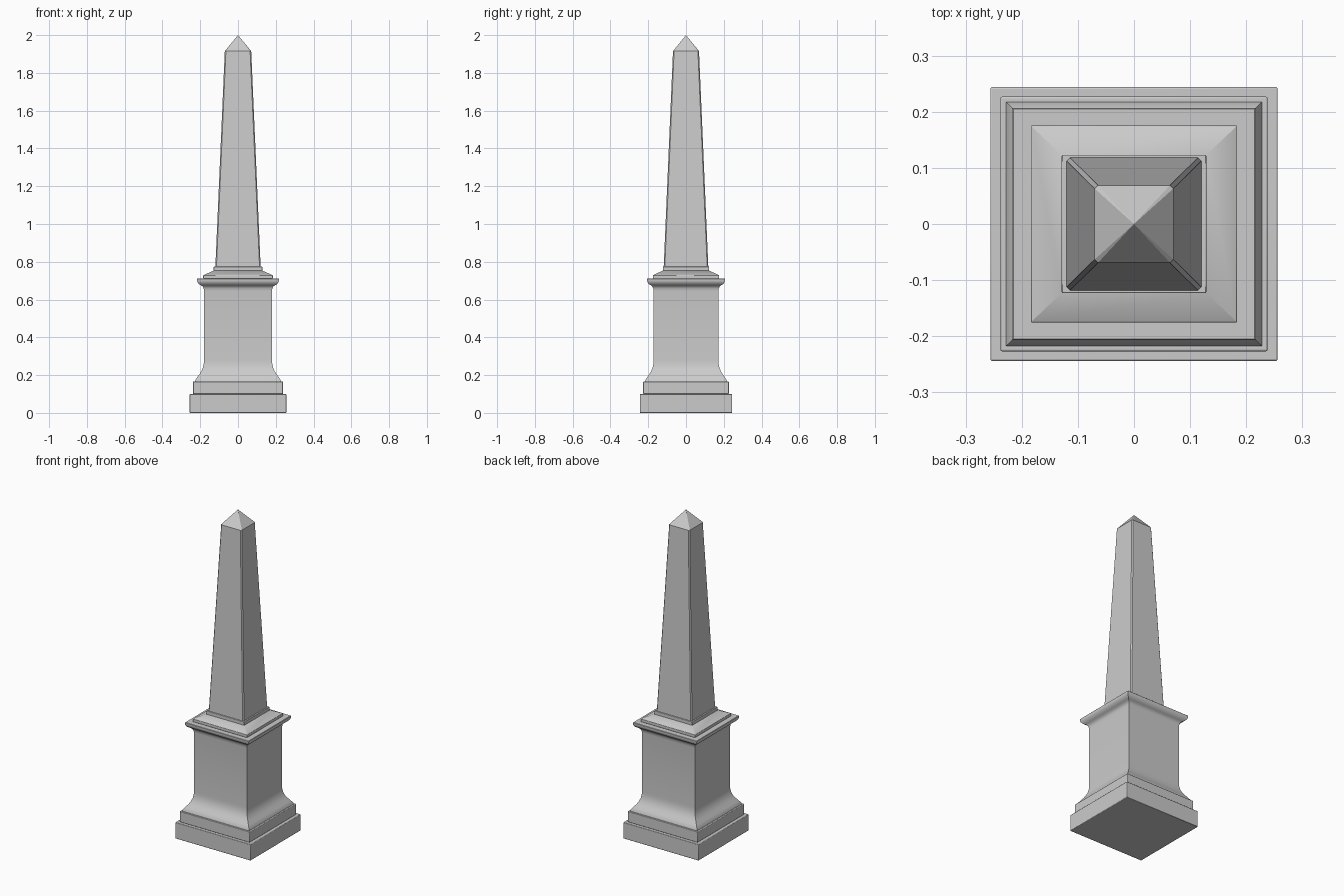
import bpy, bmesh

if "Cube" in bpy.data.objects:
    bpy.data.objects.remove(bpy.data.objects["Cube"])

DEPTH = 0.953  # the monument is slightly shallower than wide


def loft(name, profile, depth=DEPTH, chamfer=0.0, apex=None, bevel=0.0):
    """Stack rectangular rings (half width, z), optionally with cut corners and a point."""
    bm = bmesh.new()
    rings = []
    for w, z in profile:
        d, c = w * depth, chamfer
        if c:
            pts = [(w, -d + c), (w, d - c), (w - c, d), (-w + c, d),
                   (-w, d - c), (-w, -d + c), (-w + c, -d), (w - c, -d)]
        else:
            pts = [(w, -d), (w, d), (-w, d), (-w, -d)]
        rings.append([bm.verts.new((x, y, z)) for x, y in pts])
    n = len(rings[0])
    for a, b in zip(rings, rings[1:]):
        for i in range(n):
            j = (i + 1) % n
            bm.faces.new((a[i], a[j], b[j], b[i]))
    bm.faces.new(rings[0][::-1])
    if apex is None:
        bm.faces.new(rings[-1])
    else:
        tip = bm.verts.new((0, 0, apex))
        for i in range(n):
            bm.faces.new((rings[-1][i], rings[-1][(i + 1) % n], tip))
    bmesh.ops.recalc_face_normals(bm, faces=bm.faces)
    mesh = bpy.data.meshes.new(name)
    bm.to_mesh(mesh)
    bm.free()
    obj = bpy.data.objects.new(name, mesh)
    bpy.context.collection.objects.link(obj)
    if bevel:
        mod = obj.modifiers.new("soft_edges", 'BEVEL')
        mod.width = bevel
        mod.segments = 2
        mod.limit_method = 'ANGLE'
        mod.angle_limit = 1.0
    bpy.ops.object.select_all(action='DESELECT')
    obj.select_set(True)
    bpy.context.view_layer.objects.active = obj
    bpy.ops.object.shade_smooth_by_angle(angle=0.5)
    return obj


# Two stepped base blocks
loft("base_plinth", [(0.256, 0.0), (0.256, 0.1)], bevel=0.003)
loft("base_step", [(0.238, 0.1), (0.238, 0.166)], bevel=0.003)

# Pedestal with a flared foot and a coved neck under the cornice
loft("pedestal", [
    (0.228, 0.166), (0.226, 0.174), (0.215, 0.190), (0.202, 0.207),
    (0.192, 0.224), (0.185, 0.242), (0.181, 0.262), (0.180, 0.280),
    (0.180, 0.645), (0.182, 0.660), (0.187, 0.669), (0.196, 0.676),
    (0.207, 0.682), (0.213, 0.690), (0.217, 0.698), (0.217, 0.709),
    (0.215, 0.711)])

# Sloped cap and the collar below the shaft
loft("sloped_cap", [(0.184, 0.711), (0.184, 0.729), (0.129, 0.753)], bevel=0.002)
loft("shaft_collar", [(0.129, 0.750), (0.129, 0.774)], bevel=0.002)

# Tapered shaft with narrow chamfered corners and pyramid point
loft("shaft", [(0.120, 0.772), (0.070, 1.915)], depth=0.985, chamfer=0.006, apex=2.0)
